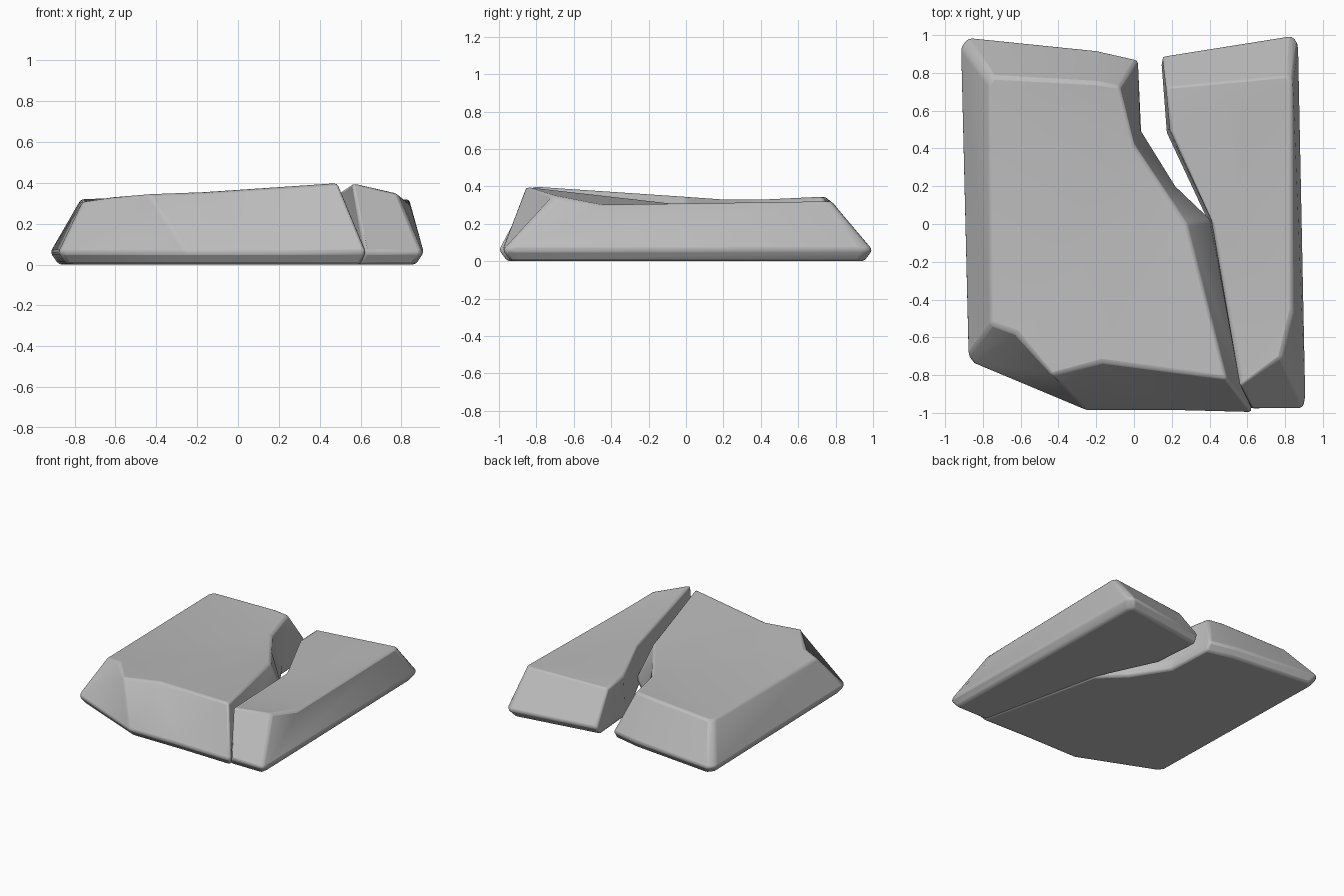
import bpy, bmesh
from math import radians

cube = bpy.data.objects.get("Cube")
if cube:
    bpy.data.objects.remove(cube, do_unlink=True)

stone = bpy.data.materials.new("grey stone")
stone.use_nodes = True
stone.diffuse_color = (0.5, 0.5, 0.5, 1)
stone.node_tree.nodes["Principled BSDF"].inputs["Base Color"].default_value = (0.5, 0.5, 0.5, 1)


def make_slab(name, rim, top, rim_height=0.06, underside_scale=0.955):
    """Loft a flat underside, a wide rim and a narrower uneven top."""
    bm = bmesh.new()
    rings = [
        [bm.verts.new((x * underside_scale, y * underside_scale, 0)) for x, y in rim],
        [bm.verts.new((x, y, rim_height)) for x, y in rim],
        [bm.verts.new(point) for point in top],
    ]
    bm.faces.new(list(reversed(rings[0])))
    crown = bm.faces.new(rings[-1])
    count = len(rim)
    for lower, upper in zip(rings, rings[1:]):
        for i in range(count):
            j = (i + 1) % count
            bm.faces.new((lower[i], lower[j], upper[j], upper[i]))
    bmesh.ops.triangulate(bm, faces=[crown])
    bmesh.ops.recalc_face_normals(bm, faces=bm.faces)

    mesh = bpy.data.meshes.new(name)
    bm.to_mesh(mesh)
    bm.free()
    mesh.materials.append(stone)
    slab = bpy.data.objects.new(name, mesh)
    bpy.context.collection.objects.link(slab)

    # Slightly worn, rounded edges
    bevel = slab.modifiers.new("worn edges", 'BEVEL')
    bevel.width = 0.016
    bevel.segments = 2
    bevel.limit_method = 'ANGLE'
    bevel.angle_limit = radians(25)

    bpy.ops.object.select_all(action='DESELECT')
    slab.select_set(True)
    bpy.context.view_layer.objects.active = slab
    bpy.ops.object.shade_smooth_by_angle(angle=radians(35))
    return slab


# Large slab: front edge, crack wall, back edge, outer corner
make_slab(
    "large_slab",
    rim=[(-.88, -.7), (-.85, -.74), (-.25, -.99), (.2, -.99), (.63, -1),
         (.41, .02), (.22, .2), (.04, .48), (.02, .87), (-.2, .92),
         (-.88, .99), (-.92, .94)],
    top=[(-.76, -.53, .31), (-.62, -.58, .33), (-.44, -.8, .345),
         (-.18, -.73, .355), (.49, -.82, .4), (.28, 0, .345),
         (.14, .21, .33), (0, .42, .33), (-.08, .73, .345),
         (-.2, .75, .345), (-.75, .78, .32), (-.77, .74, .32)],
)

# Small slab: front edge, outer side, back edge, crack wall
make_slab(
    "small_slab",
    rim=[(.62, -.98), (.9, -.98), (.91, -.92), (.87, .96), (.84, 1),
         (.15, .89), (.18, .5), (.4, .03)],
    top=[(.56, -.86, .4), (.78, -.7, .35), (.84, -.45, .3), (.84, .75, .32),
         (.82, .78, .32), (.17, .72, .3), (.19, .5, .31), (.41, .02, .3)],
)
